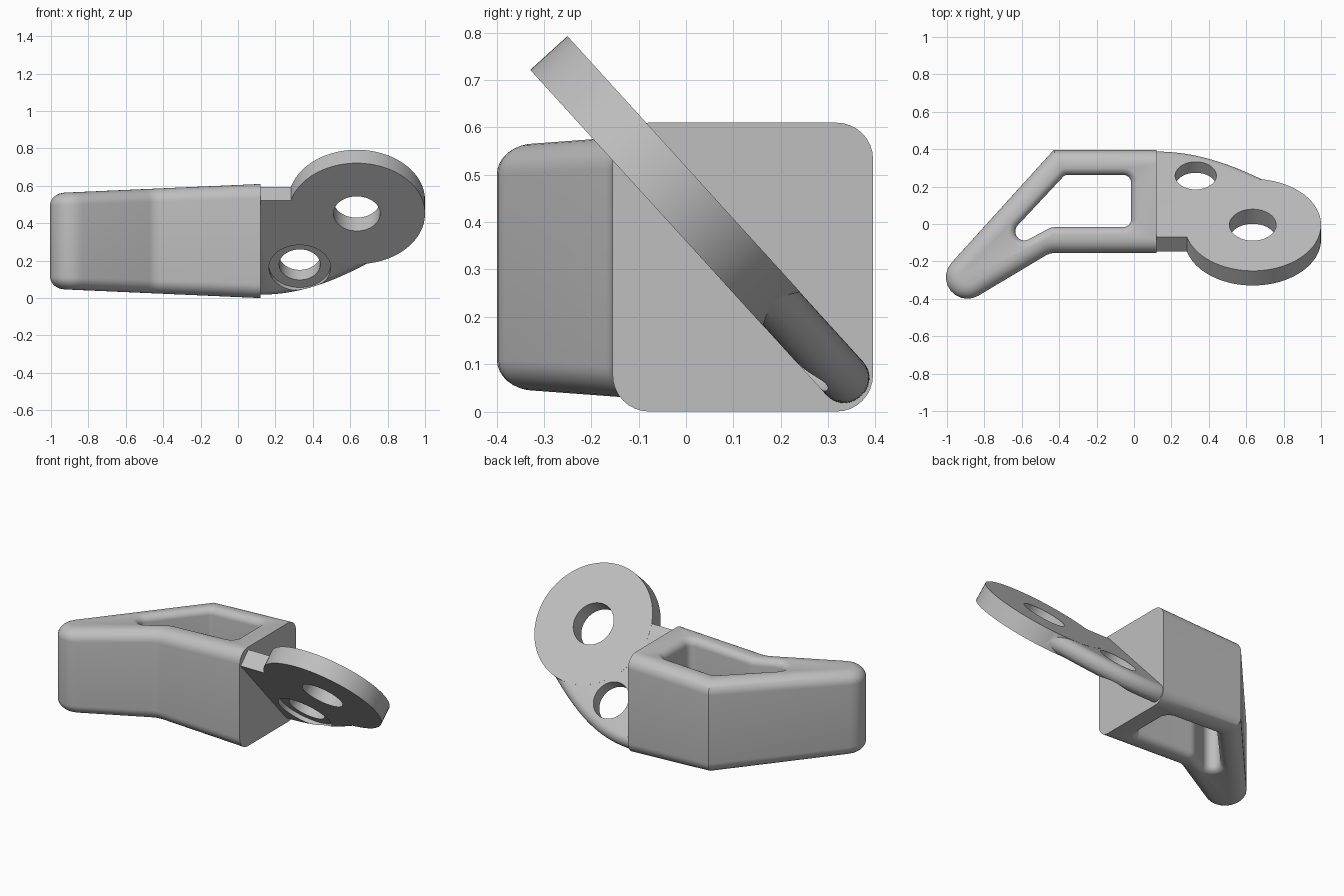
import bpy, bmesh, math
from mathutils import Vector, Matrix
from mathutils.geometry import interpolate_bezier

cube = bpy.data.objects.get("Cube")
if cube:
    bpy.data.objects.remove(cube, do_unlink=True)

grey = bpy.data.materials.new("plain_grey")
grey.use_nodes = True
colour = (0.52, 0.52, 0.52, 1)
grey.diffuse_color = colour
for node in grey.node_tree.nodes:
    if node.type == 'BSDF_PRINCIPLED':
        node.inputs["Base Color"].default_value = colour


def rounded(corners, steps=10):
    """Closed counter-clockwise outline with each corner (x, y, radius) filleted."""
    pts = []
    for i, (x, y, r) in enumerate(corners):
        p = Vector((x, y))
        if r == 0:
            pts.append(p)
            continue
        a = (Vector(corners[i - 1][:2]) - p).normalized()
        b = (Vector(corners[(i + 1) % len(corners)][:2]) - p).normalized()
        half = a.angle(b) / 2
        c = p + (a + b).normalized() * r / math.sin(half)
        d0 = p + a * r / math.tan(half) - c
        d1 = p + b * r / math.tan(half) - c
        start = math.atan2(d0.y, d0.x)
        turn = math.atan2(d1.y, d1.x) - start
        turn = (turn + math.pi) % (2 * math.pi) - math.pi
        for k in range(steps + 1):
            t = start + turn * k / steps
            pts.append(c + Vector((math.cos(t), math.sin(t))) * r)
    return pts


def offset(pts, d):
    """Move an outline outward by d with mitred corners."""
    out = []
    for i, p in enumerate(pts):
        e0 = (p - pts[i - 1]).normalized()
        e1 = (pts[(i + 1) % len(pts)] - p).normalized()
        n0, n1 = Vector((e0.y, -e0.x)), Vector((e1.y, -e1.x))
        out.append(p + (n0 + n1) * d / (1 + n0.dot(n1)))
    return out


def loft(layers):
    """Solid bmesh through layers of (outline, z)."""
    bm = bmesh.new()
    rings = [[bm.verts.new((p.x, p.y, z)) for p in pts] for pts, z in layers]
    n = len(rings[0])
    for low, high in zip(rings, rings[1:]):
        for i in range(n):
            j = (i + 1) % n
            bm.faces.new((low[i], low[j], high[j], high[i]))
    bm.faces.new(rings[0][::-1])
    bm.faces.new(rings[-1])
    bmesh.ops.recalc_face_normals(bm, faces=bm.faces)
    return bm


def make(name, bm):
    mesh = bpy.data.meshes.new(name)
    bm.to_mesh(mesh)
    bm.free()
    mesh.materials.append(grey)
    obj = bpy.data.objects.new(name, mesh)
    bpy.context.collection.objects.link(obj)
    return obj


def activate(obj):
    bpy.ops.object.select_all(action='DESELECT')
    obj.select_set(True)
    bpy.context.view_layer.objects.active = obj


def combine(obj, other, operation):
    mod = obj.modifiers.new(operation.lower(), 'BOOLEAN')
    mod.operation, mod.solver, mod.object = operation, 'EXACT', other
    activate(obj)
    bpy.ops.object.modifier_apply(modifier=mod.name)
    bpy.data.objects.remove(other, do_unlink=True)


def smooth(obj):
    activate(obj)
    bpy.ops.object.shade_smooth_by_angle(angle=math.radians(30))


def fillet_layers(pts, half, r, sign, steps=8):
    """Layers whose rims curve inward (sign -1) or flare outward (sign 1)."""
    top = []
    for k in range(steps + 1):
        t = math.pi / 2 * k / steps
        top.append((offset(pts, sign * r * (1 - math.cos(t))),
                    half - r + r * math.sin(t)))
    return [(o, -z) for o, z in reversed(top)] + top


def taper(bm):
    """Reduce the height linearly toward the narrow end and lift to the floor."""
    for v in bm.verts:
        v.co.z = HALF + v.co.z * (1 - 0.145 * (FLANGE - v.co.x))


HALF, FLANGE = 0.305, 0.12

# Hollow grip block with rounded rims and a flat joining face
outer = rounded([(0.3, -0.155, 0), (0.3, 0.395, 0), (-0.43, 0.395, 0),
                 (-1.495, -0.78, 0.115), (-0.45, -0.155, 0.1)])
bm = loft(fillet_layers(outer, HALF, 0.077, -1))
taper(bm)
cut = bmesh.ops.bisect_plane(bm, geom=bm.verts[:] + bm.edges[:] + bm.faces[:],
                             plane_co=(FLANGE, 0, 0), plane_no=(1, 0, 0),
                             clear_outer=True)
bmesh.ops.holes_fill(bm, edges=[e for e in cut["geom_cut"]
                                if isinstance(e, bmesh.types.BMEdge)], sides=0)
bmesh.ops.recalc_face_normals(bm, faces=bm.faces)
block = make("grip_block", bm)

# Window through the block, flared so that its rims are rounded
window = rounded([(-0.016, -0.016, 0.04), (-0.016, 0.262, 0.04),
                  (-0.37, 0.262, 0.03), (-0.82, -0.219, 0.048),
                  (-0.44, -0.016, 0.1)])
layers = fillet_layers(window, HALF + 0.001, 0.045, 1)
layers = [(layers[0][0], -0.4)] + layers + [(layers[-1][0], 0.4)]
bm = loft(layers)
taper(bm)
combine(block, make("window_cutter", bm), 'DIFFERENCE')
smooth(block)

# Tilted plate, modelled flat and then turned into place
THICK = 0.053
tilt = Matrix(((1, 0, 0, 0), (0, -0.673, -0.74, -0.044),
               (0, 0.74, -0.673, 0.487), (0, 0, 0, 1)))


def disc(name, x, y, r, low, high):
    pts = [Vector((x + r * math.cos(a), y + r * math.sin(a)))
           for a in (2 * math.pi * k / 96 for k in range(96))]
    return make(name, loft([(pts, low), (pts, high)]))


plate = disc("eyelet_plate", 0.635, 0, 0.365, -THICK, THICK)

# Lug joining the plate to the block, with a rounded lower edge
arc = interpolate_bezier(Vector((0.05, -0.612)), Vector((0.3, -0.63)),
                         Vector((0.5, -0.54)), Vector((0.78, -0.325)), 24)
arc = [Vector(p[:2]) for p in arc]
body = arc + [Vector((0.6, 0)), Vector((0.5, 0.095)), Vector((0.05, 0.095))]
lug_half = THICK - 0.0005
bm = loft([(body, -lug_half), (body, lug_half)])
bm.verts.ensure_lookup_table()
n = len(body)
rim = set(range(len(arc))) | set(range(n, n + len(arc)))
edges = [e for e in bm.edges
         if all(v.index in rim for v in e.verts)
         and abs(e.verts[0].co.z - e.verts[1].co.z) < 0.001]
bmesh.ops.bevel(bm, geom=edges, offset=0.05, segments=7, profile=0.5,
                affect='EDGES', clamp_overlap=False)
combine(plate, make("lug", bm), 'UNION')

# Large eye, small hole and its shallow counterbore
for x, y, r, low in ((0.635, 0, 0.125, -0.1), (0.33, -0.392, 0.11, -0.1),
                     (0.33, -0.392, 0.165, THICK - 0.026)):
    combine(plate, disc("hole_cutter", x, y, r, low, 0.1), 'DIFFERENCE')
plate.data.transform(tilt)
smooth(plate)
